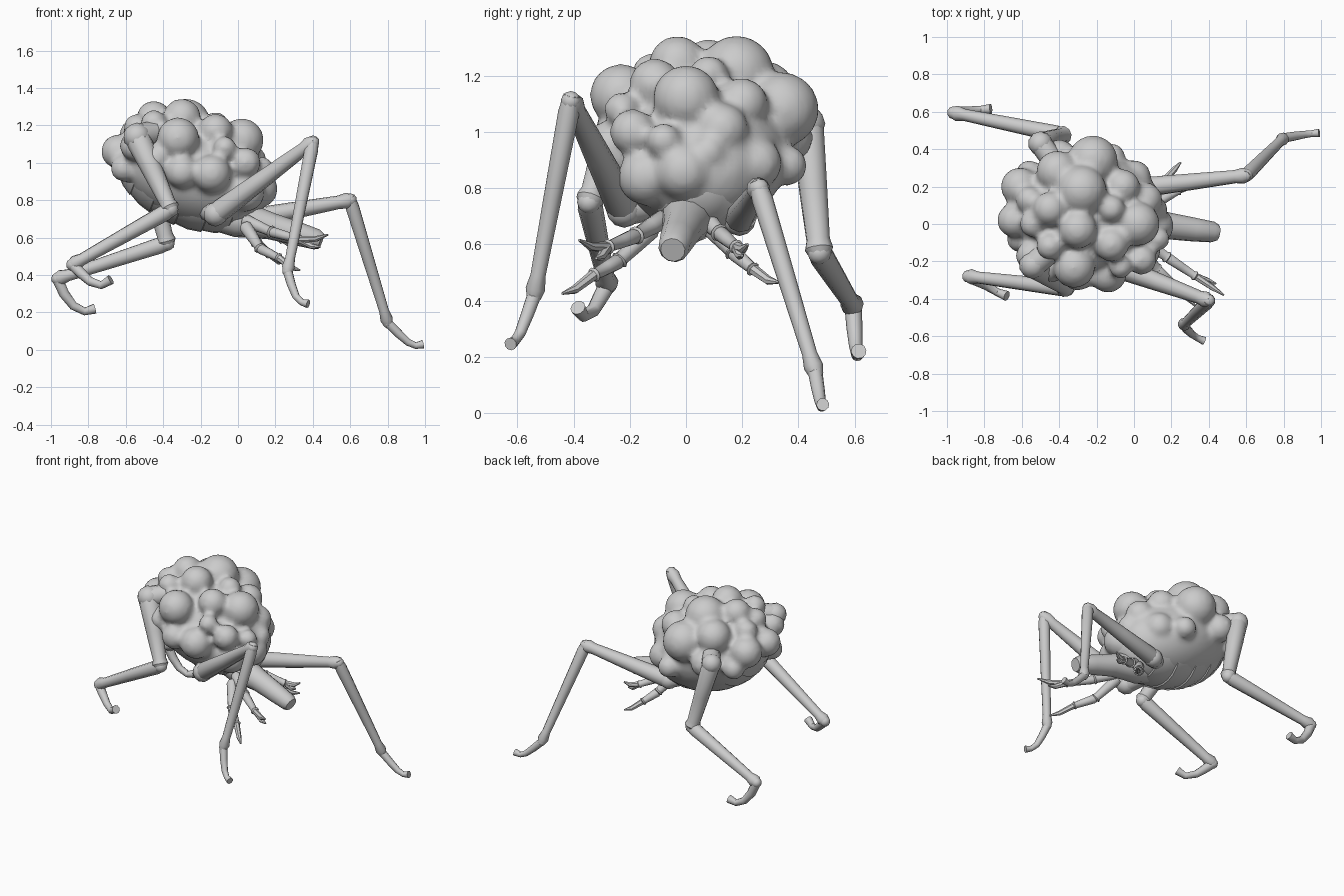
import bpy, bmesh, math
from mathutils import Vector, Matrix, Euler

if "Cube" in bpy.data.objects:
    bpy.data.objects.remove(bpy.data.objects["Cube"])


def make_object(name, bm, angle=40):
    bmesh.ops.recalc_face_normals(bm, faces=bm.faces)
    me = bpy.data.meshes.new(name)
    bm.to_mesh(me)
    bm.free()
    me.shade_smooth()
    me.set_sharp_from_angle(angle=math.radians(angle))
    ob = bpy.data.objects.new(name, me)
    bpy.context.collection.objects.link(ob)
    return ob


def skin(bm, rings):
    """Bridge a list of vertex rings and cap both ends."""
    n = len(rings[0])
    for a, b in zip(rings, rings[1:]):
        for i in range(n):
            bm.faces.new((a[i], a[(i + 1) % n], b[(i + 1) % n], b[i]))
    bm.faces.new(rings[0][::-1])
    bm.faces.new(rings[-1])


def tube(bm, pts, radii, sides=10):
    """Tapered tube through points, one radius per point."""
    pts = [Vector(p) for p in pts]
    q, prev, rings = None, Vector((0, 0, 1)), []
    for i, (p, r) in enumerate(zip(pts, radii)):
        t = (pts[min(i + 1, len(pts) - 1)] - pts[max(i - 1, 0)]).normalized()
        turn = prev.rotation_difference(t)
        q = turn @ q if q else turn
        prev = t
        rings.append([bm.verts.new(p + q @ Vector((r * math.cos(a), r * math.sin(a), 0)))
                      for a in (2 * math.pi * k / sides for k in range(sides))])
    skin(bm, rings)


def ball(bm, p, r, sub=2):
    bmesh.ops.create_icosphere(bm, subdivisions=sub, radius=r, matrix=Matrix.Translation(p))


def bone(bm, a, b, r0, r1, flare=1.3):
    """Leg segment: tapered shaft with a flared collar at the far joint."""
    a, b = Vector(a), Vector(b)
    ts = (-0.03, 0.06, 0.5, 0.9, 0.97, 1.02)
    rs = (r0 * 0.8, r0, (r0 + r1) / 2, r1, r1 * flare, r1 * 0.9)
    tube(bm, [a.lerp(b, t) for t in ts], rs)


def tilted(x, y, z, deg):
    return Matrix.Translation((x, y, z)) @ Euler((0, math.radians(deg), 0)).to_matrix().to_4x4()


# overlapping belly plates on the underside, tilted head-down
TILT = tilted(-0.25, 0.05, 0.91, 21)
bm = bmesh.new()
rings = []
N = 8
for i in range(N):
    for f, k in ((0.0, 1.0), (0.5, 1.0), (0.97, 0.965)):
        ang = math.pi * (0.04 + 0.92 * (i + f) / N)
        t, r = math.cos(ang), math.sin(ang) * k
        rings.append([bm.verts.new(TILT @ Vector((0.42 * t, 0.27 * r * math.cos(a), 0.26 * r * math.sin(a))))
                      for a in (2 * math.pi * j / 28 for j in range(28))])
skin(bm, rings)
make_object("belly_plates", bm, 30)

# body with a cluster of bubbles on the back, fused into one soft skin
BUBBLES = [
    (.02, .0, 1.12, .115), (-.28, .18, 1.21, .13), (-.30, -.03, 1.24, .10), (-.32, -.23, 1.13, .11),
    (-.22, .34, 1.08, .13), (.06, .13, 1.01, .09), (.13, -.08, .97, .06), (.11, -.01, .86, .10),
    (.04, -.14, .84, .10), (.04, -.19, 1.0, .08), (-.14, -.265, .94, .10), (-.12, -.11, 1.17, .09),
    (-.06, .20, 1.10, .09), (.0, .25, .89, .09), (-.12, .36, .88, .07), (-.41, .28, 1.14, .11),
    (-.61, .20, 1.05, .10), (-.64, .02, 1.06, .09), (-.45, .08, 1.24, .09), (-.54, .0, 1.19, .07),
    (-.45, -.12, 1.21, .07), (-.55, -.17, 1.09, .08), (-.30, -.27, .95, .085), (-.07, -.23, 1.08, .06),
    (-.12, .08, 1.20, .07), (.12, .08, .93, .06), (-.40, .36, .98, .09), (-.56, .13, 1.16, .07),
    (-.61, -.08, .97, .07), (-.44, -.23, 1.02, .08), (.07, .14, .86, .075), (-.56, .27, .95, .07),
]
bm = bmesh.new()
bmesh.ops.create_icosphere(bm, subdivisions=4, radius=1,
                           matrix=tilted(-0.24, 0.05, 0.94, 20) @ Matrix.Diagonal((0.42, 0.32, 0.27, 1)))
for x, y, z, r in BUBBLES:
    ball(bm, (x, y, z), r * 1.03, 3)
ob = make_object("bubble_back", bm)
m = ob.modifiers.new("fuse", 'REMESH')
m.mode, m.voxel_size, m.use_smooth_shade = 'VOXEL', 0.018, True
m = ob.modifiers.new("soften", 'SMOOTH')
m.factor, m.iterations = 0.5, 5

# snout running out of the neck, with a narrower taller section
bm = bmesh.new()
tube(bm, [(-.10, .02, .72), (.0, .01, .70), (.08, .0, .685), (.18, -.01, .66), (.32, -.03, .62), (.42, -.043, .59),
          (.445, -.047, .58)], (.09, .10, .088, .072, .064, .056, .044), 12)
make_object("snout", bm)

# legs: hip, knee, ankle, then foot curve; radii for thigh and shin
LEGS = {
    "front_left_leg": ([(.0, .19, .69), (.60, .26, .80), (.80, .46, .145)],
                       [(.86, .47, .085), (.91, .478, .04), (.95, .483, .022), (.99, .487, .03)], (.055, .036)),
    "front_right_leg": ([(-.12, -.22, .725), (.40, -.41, 1.11), (.265, -.54, .42)],
                        [(.285, -.565, .35), (.31, -.59, .285), (.34, -.61, .255), (.375, -.625, .245)], (.06, .036)),
    "rear_left_leg": ([(-.50, .43, 1.03), (-.38, .475, .57), (-.965, .595, .38)],
                      [(-.93, .60, .30), (-.88, .605, .235), (-.82, .61, .205), (-.765, .615, .22)], (.06, .043)),
    "rear_right_leg": ([(-.54, -.22, 1.14), (-.36, -.345, .75), (-.885, -.28, .455)],
                       [(-.84, -.305, .41), (-.79, -.33, .365), (-.73, -.365, .345), (-.68, -.385, .375)], (.068, .043)),
}
for name, (joints, foot, (r0, r1)) in LEGS.items():
    bm = bmesh.new()
    hip, knee, ankle = joints
    ball(bm, hip, r0 * 1.1)
    tube(bm, [Vector(hip).lerp(Vector((-.22, .05, hip[2] + .06)), .5), hip], (r0, r0))
    bone(bm, hip, knee, r0, r1, 1.2)
    ball(bm, knee, r1 * 1.0)
    bone(bm, knee, ankle, r1 * 1.05, r1 * 0.75)
    ball(bm, ankle, r1 * 0.8)
    tube(bm, [ankle] + foot, [r1 * k for k in (.72, .66, .56, .5, .64)])
    make_object(name, bm)

# small grasping arms: shoulder, elbow, wrist, finger tips
ARMS = {
    "upper_right_arm": [(.04, -.08, .69), (.18, -.18, .63), (.33, -.28, .59), (.48, -.38, .615), (.44, -.32, .55)],
    "lower_right_arm": [(.04, -.12, .66), (.12, -.24, .54), (.22, -.33, .49), (.33, -.44, .425)],
    "upper_left_arm": [(.04, .07, .69), (.13, .12, .64), (.24, .18, .59), (.33, .22, .60), (.31, .20, .56)],
    "lower_left_arm": [(.04, .09, .66), (.10, .17, .57), (.17, .24, .51), (.25, .33, .465)],
}
for name, (shoulder, elbow, wrist, *tips) in ARMS.items():
    bm = bmesh.new()
    bone(bm, shoulder, elbow, .036, .026)
    bone(bm, elbow, wrist, .028, .021)
    for tip in tips:
        mid = Vector(wrist).lerp(Vector(tip), .6) + Vector((0, 0, -.012))
        tube(bm, [wrist, mid, tip], (.02, .016, .005), 7)
    make_object(name, bm)
